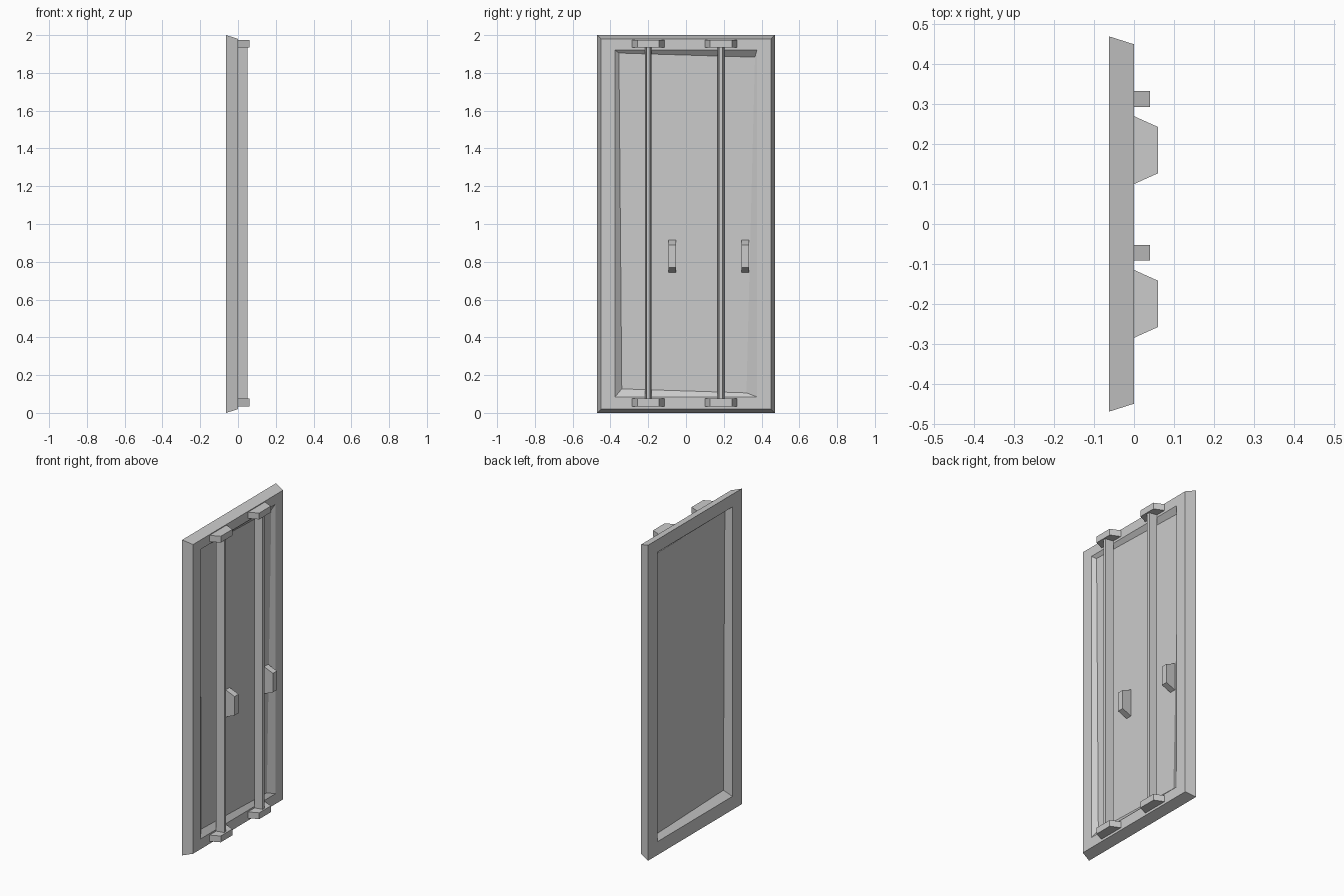
import bpy, bmesh

cube = bpy.data.objects.get("Cube")
if cube:
    bpy.data.objects.remove(cube, do_unlink=True)

grey = bpy.data.materials.new("plain_grey")
grey.use_nodes = True
colour = (0.6, 0.6, 0.6, 1)
grey.diffuse_color = colour
grey.node_tree.nodes["Principled BSDF"].inputs["Base Color"].default_value = colour


def add_rings(name, rings):
    """Skin a chain of four-point rings and cap both ends."""
    bm = bmesh.new()
    loops = [[bm.verts.new(p) for p in ring] for ring in rings]
    for a, b in zip(loops, loops[1:]):
        for i in range(4):
            j = (i + 1) % 4
            bm.faces.new((a[i], a[j], b[j], b[i]))
    bm.faces.new(loops[0][::-1])
    bm.faces.new(loops[-1])
    bmesh.ops.recalc_face_normals(bm, faces=bm.faces)
    mesh = bpy.data.meshes.new(name)
    bm.to_mesh(mesh)
    bm.free()
    mesh.materials.append(grey)
    obj = bpy.data.objects.new(name, mesh)
    bpy.context.collection.objects.link(obj)
    return obj


def rect(x, y0, y1, z0, z1):
    return [(x, y0, z0), (x, y1, z0), (x, y1, z1), (x, y0, z1)]


def taper(name, y, z, half_y, half_z, x0, x1, in_y=0, in_z=0):
    """Block standing out along x, narrowing towards its outer face."""
    add_rings(name, [
        rect(x0, y - half_y, y + half_y, z - half_z, z + half_z),
        rect(x1, y - half_y + in_y, y + half_y - in_y,
             z - half_z + in_z, z + half_z - in_z)])


# Bevelled door slab with an uneven recessed panel on both sides
BACK, PANEL = -0.063, -0.022


def panel(x):
    return [(x, -0.34, 0.127), (x, 0.32, 0.106), (x, 0.365, 1.883), (x, -0.355, 1.905)]


add_rings("door_panel", [
    panel(PANEL - 0.002),
    rect(BACK, -0.375, 0.375, 0.085, 1.92),
    rect(BACK, -0.47, 0.47, 0, 2),
    rect(0, -0.45, 0.45, 0.02, 1.98),
    rect(0, -0.375, 0.375, 0.085, 1.92),
    panel(PANEL)])

# Two locking bars with end brackets and a handle beside each
for side, y in (("right", -0.2), ("left", 0.185)):
    taper(side + "_bar", y, 1, 0.018, 0.95, 0, 0.05, in_y=0.009)
    for end, z in (("lower", 0.055), ("upper", 1.955)):
        taper(f"{side}_{end}_bracket", y, z, 0.085, 0.02, 0, 0.06, in_y=0.027)
    taper(side + "_handle", y + 0.128, 0.83, 0.02, 0.086, PANEL, 0.04, in_z=0.026)
